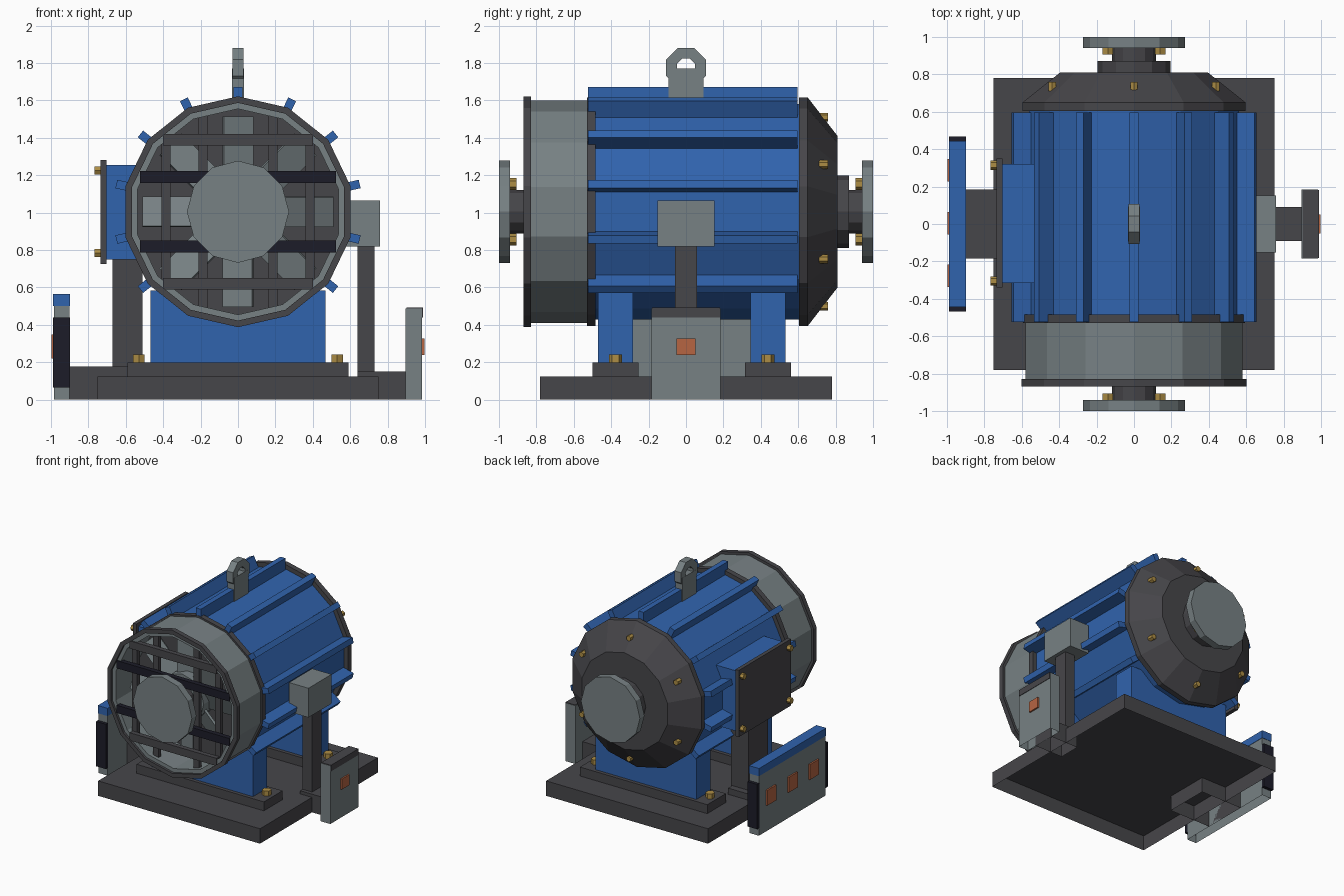
import bpy, bmesh, math
from mathutils import Matrix, Vector

if "Cube" in bpy.data.objects:
    bpy.data.objects.remove(bpy.data.objects["Cube"])

ZC = 1.005   # height of the motor axis
N = 14       # sides of the motor housing


def material(name, rgb):
    m = bpy.data.materials.new(name)
    m.diffuse_color = (*rgb, 1)
    m.use_nodes = True
    m.node_tree.nodes["Principled BSDF"].inputs["Base Color"].default_value = m.diffuse_color
    return m


BLUE = material("blue paint", (0.03, 0.125, 0.42))
DARK = material("dark iron", (0.062, 0.061, 0.068))
GREY = material("grey steel", (0.185, 0.22, 0.23))
NAVY = material("black navy", (0.012, 0.012, 0.022))
BRASS = material("brass", (0.42, 0.27, 0.06))
ORANGE = material("copper orange", (0.47, 0.13, 0.055))


def finish(name, bm, mat, open_bottom=False):
    bmesh.ops.recalc_face_normals(bm, faces=bm.faces)
    if open_bottom:
        bm.normal_update()
        down = [f for f in bm.faces if f.normal.z < -0.9]
        bmesh.ops.delete(bm, geom=down, context='FACES')
    me = bpy.data.meshes.new(name)
    bm.to_mesh(me)
    bm.free()
    me.materials.append(mat)
    ob = bpy.data.objects.new(name, me)
    bpy.context.collection.objects.link(ob)
    return ob


def box(name, mat, x, y, z, matrix=None):
    """Box from (min, max) ranges; boxes standing on the ground are hollow below."""
    bm = bmesh.new()
    bmesh.ops.create_cube(bm, size=1)
    for v in bm.verts:
        v.co = Vector([(a + b) / 2 + c * (b - a) for (a, b), c in zip((x, y, z), v.co)])
    if matrix:
        bm.transform(matrix)
    return finish(name, bm, mat, open_bottom=(z[0] == 0))


def lathe(name, mat, profile, n=N, phase=0.0, ring=False):
    """Spin (radius, y) points round the motor axis; ring closes the section, else caps."""
    bm = bmesh.new()
    loops = []
    for r, y in profile:
        loops.append([bm.verts.new((r * math.sin(a), y, ZC + r * math.cos(a)))
                      for a in (phase + math.tau * i / n for i in range(n))])
    pairs = list(zip(loops, loops[1:] + loops[:1])) if ring else list(zip(loops, loops[1:]))
    for a, b in pairs:
        for i in range(n):
            j = (i + 1) % n
            bm.faces.new((a[i], a[j], b[j], b[i]))
    if not ring:
        bm.faces.new(loops[0])
        bm.faces.new(loops[-1])
    return finish(name, bm, mat)


def tube(name, mat, ro, ri, y0, y1):
    return lathe(name, mat, [(ro, y0), (ro, y1), (ri, y1), (ri, y0)], ring=True)


def bolt(name, loc, axis, r=0.032, h=0.045):
    bm = bmesh.new()
    bmesh.ops.create_cone(bm, cap_ends=True, segments=6, radius1=r, radius2=r, depth=h)
    rot = Vector((0, 0, 1)).rotation_difference(Vector(axis)).to_matrix().to_4x4()
    bm.transform(Matrix.Translation(loc) @ rot)
    return finish(name, bm, BRASS)


def about_axis(angle):
    return Matrix.Translation((0, 0, ZC)) @ Matrix.Rotation(angle, 4, 'Y')


# Housing with cooling fins along the upper corners
lathe("motor_body", BLUE, [(0.575, -0.5), (0.575, 0.61)])
for k in range(-5, 6):
    box("cooling_fin", BLUE, (-0.023, 0.023), (-0.525, 0.595), (0.52, 0.667),
        about_axis(math.tau * k / N))

# Fan cowl, its rim and back plate
lathe("cowl_back_plate", DARK, [(0.61, -0.53), (0.61, -0.485)])
tube("fan_cowl", GREY, 0.595, 0.55, -0.85, -0.525)
tube("cowl_rim", DARK, 0.617, 0.582, -0.87, -0.83)

# Fan
lathe("fan_hub", GREY, [(0.2, -0.74), (0.2, -0.56)], 12)
for k in range(8):
    m = about_axis(math.tau * k / 8) @ Matrix.Rotation(math.radians(22), 4, 'Z')
    m = Matrix.Translation((0, -0.66, 0)) @ m
    box("fan_blade", GREY, (-0.085, 0.085), (-0.01, 0.01), (0.15, 0.51), m)

# Grille bars, horizontal in front of vertical
for d, mat in ((0.385, DARK), (0.187, NAVY)):
    half = math.sqrt(0.56 ** 2 - d ** 2) - 0.005
    for s in (-1, 1):
        c = s * d
        box("grille_bar_horizontal", mat, (-half, half), (-0.86, -0.82),
            (ZC + c - 0.032, ZC + c + 0.032))
        box("grille_bar_vertical", DARK, (c - 0.025, c + 0.025), (-0.82, -0.785),
            (ZC - half, ZC + half))

# Rear bell with bolts on its cone
lathe("rear_bell", DARK, [(0.612, 0.605), (0.612, 0.65), (0.405, 0.81)])
lathe("rear_hub", DARK, [(0.195, 0.8), (0.195, 0.872)], 12)
for k in range(6):
    a = math.tau * k / 6
    bolt("bell_bolt", (0.505 * math.sin(a), 0.735, ZC + 0.505 * math.cos(a)), (0, 1, 0), 0.023, 0.05)

# Shafts and couplings at both ends
lathe("front_shaft", DARK, [(0.117, -0.945), (0.117, -0.5)], 12)
lathe("rear_shaft", DARK, [(0.117, 0.86), (0.117, 0.945)], 12)
for s in (-1, 1):
    lathe("coupling_flange", GREY, [(0.273, s * 0.94), (0.273, s * 1.0)], 12)
    for sx in (-1, 1):
        for sz in (-1, 1):
            bolt("coupling_bolt", (sx * 0.14, s * 0.925, ZC + sz * 0.148), (0, 1, 0), 0.033, 0.036)

# Base, pads, feet and hold-down bolts
box("base_plate", DARK, (-0.75, 0.75), (-0.78, 0.78), (0, 0.125))
for y in (-0.377, 0.438):
    box("foot_pad", DARK, (-0.59, 0.59), (y - 0.123, y + 0.123), (0.125, 0.2))
    box("motor_foot", BLUE, (-0.468, 0.468), (y - 0.093, y + 0.093), (0.2, 0.585))
    for s in (-1, 1):
        bolt("foot_bolt", (s * 0.53, y, 0.22), (0, 0, 1), 0.035, 0.042)

# Terminal box on the left
box("terminal_box", BLUE, (-0.705, -0.5), (-0.315, 0.32), (0.75, 1.255))
box("terminal_cover", DARK, (-0.735, -0.703), (-0.34, 0.35), (0.725, 1.283))
for y in (-0.305, 0.315):
    for z in (0.785, 1.225):
        bolt("cover_bolt", (-0.749, y, z), (1, 0, 0), 0.025, 0.036)

# Left support post and side panel
box("left_post", DARK, (-0.67, -0.51), (-0.13, 0.13), (0.125, 0.77))
box("left_arm", DARK, (-0.9, -0.52), (-0.185, 0.185), (0, 0.177))
box("left_panel", GREY, (-0.985, -0.9), (-0.442, 0.442), (0, 0.5))
box("left_panel_top", BLUE, (-0.988, -0.897), (-0.445, 0.445), (0.5, 0.565))
for s in (-1, 1):
    ys = sorted((s * 0.44, s * 0.468))
    box("left_panel_bumper", NAVY, (-0.988, -0.897), ys, (0.065, 0.44))
for y in (-0.277, 0.005, 0.288):
    box("left_panel_plate", ORANGE, (-0.998, -0.984), (y - 0.06, y + 0.06), (0.22, 0.348))

# Right sensor box, post and side panel
box("right_post", DARK, (0.64, 0.73), (-0.06, 0.06), (0.125, 0.83))
box("sensor_box", GREY, (0.58, 0.76), (-0.153, 0.153), (0.82, 1.065))
box("right_arm", DARK, (0.64, 0.9), (-0.092, 0.092), (0, 0.152))
box("right_panel", GREY, (0.895, 0.985), (-0.185, 0.185), (0, 0.487))
box("right_panel_top", DARK, (0.9, 0.989), (-0.182, 0.182), (0.44, 0.492))
box("right_panel_plate", ORANGE, (0.984, 0.998), (-0.05, 0.05), (0.24, 0.328))

# Lifting eye: octagonal ring on a stem
bm = bmesh.new()
loops = []
for r, x in ((0.115, -0.03), (0.115, 0.03), (0.053, 0.03), (0.053, -0.03)):
    loops.append([bm.verts.new((x, r * math.cos(a), 1.775 + r * math.sin(a)))
                  for a in (math.pi / 8 + math.tau * i / 8 for i in range(8))])
for a, b in zip(loops, loops[1:] + loops[:1]):
    for i in range(8):
        j = (i + 1) % 8
        bm.faces.new((a[i], a[j], b[j], b[i]))
finish("lifting_eye_ring", bm, GREY)
box("lifting_eye_stem", GREY, (-0.031, 0.031), (-0.093, 0.093), (1.55, 1.77))
